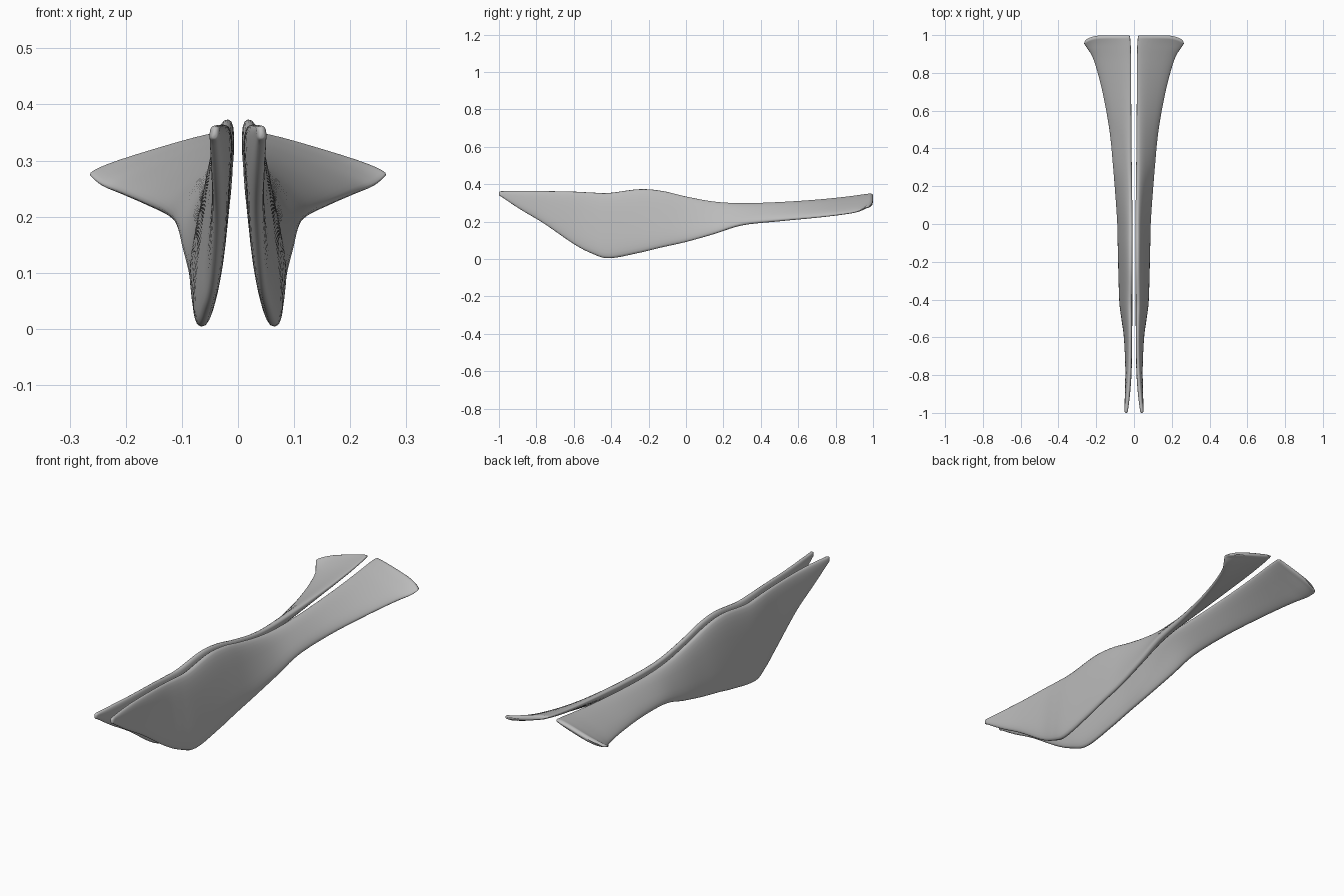
import bpy, bmesh, math
from mathutils import Vector

cube = bpy.data.objects.get("Cube")
if cube:
    bpy.data.objects.remove(cube)

mat = bpy.data.materials.new("plain grey")
mat.use_nodes = True
GREY = (0.5, 0.5, 0.5, 1)
mat.diffuse_color = GREY
mat.node_tree.nodes["Principled BSDF"].inputs["Base Color"].default_value = GREY

# Stations front to back: y, upper edge x z, lower edge x z, thickness
STATIONS = [
    (-0.99, .040, .362, .043, .335, .018),
    (-0.89, .030, .364, .038, .268, .026),
    (-0.76, .022, .363, .036, .190, .029),
    (-0.60, .020, .360, .044, .080, .032),
    (-0.50, .020, .355, .056, .028, .040),
    (-0.41, .021, .353, .066, .004, .045),
    (-0.25, .018, .373, .072, .033, .045),
    (-0.13, .017, .364, .076, .062, .043),
    (0.00, .016, .334, .080, .091, .041),
    (0.15, .016, .306, .092, .134, .039),
    (0.30, .016, .296, .106, .182, .038),
    (0.50, .016, .301, .128, .205, .035),
    (0.70, .016, .314, .166, .224, .030),
    (0.85, .016, .329, .207, .242, .028),
    (0.94, .017, .341, .245, .258, .026),
    (0.985, .020, .347, .264, .274, .024),
]
STEPS, SIDES = 5, 28


def spline(p0, p1, p2, p3, t):
    return [0.5 * (2 * b + (c - a) * t + (2 * a - 5 * b + 4 * c - d) * t * t
                   + (3 * b - a - 3 * c + d) * t ** 3)
            for a, b, c, d in zip(p0, p1, p2, p3)]


def resample(rows):
    last = len(rows) - 1
    out = []
    for i in range(last):
        quad = [rows[min(max(i + k, 0), last)] for k in (-1, 0, 1, 2)]
        out += [spline(*quad, s / STEPS) for s in range(STEPS)]
    return out + [list(rows[-1])]


def ring(bm, row, shrink=1.0, dy=0.0):
    """Flat rounded section running from the upper to the lower edge."""
    y, xt, zt, xb, zb, thick = row
    top, low = Vector((xt, 0, zt)), Vector((xb, 0, zb))
    mid, half = (top + low) / 2, (low - top) / 2
    normal = Vector((-half.z, 0, half.x)).normalized()
    length = half.length
    inset = (thick / 2) * (1 - shrink)
    reach = (length - inset) / length
    lag = 0.03 * max(0, (y - 0.9) / 0.085)   # outer rear corner lies further forward
    verts = []
    for k in range(SIDES):
        a = 2 * math.pi * k / SIDES
        c, s = math.cos(a), math.sin(a)
        u = math.copysign(abs(c) ** 0.7, c) * reach
        v = math.copysign(abs(s) ** 0.8, s) * thick / 2 * shrink
        p = mid + half * u + normal * v
        p.y = y + dy - lag * max(0, u) ** 3
        verts.append(bm.verts.new(p))
    return verts


def build_sheet(name, side):
    bm = bmesh.new()
    rows = resample(STATIONS)
    front, back = rows[0], rows[-1]
    rings = [ring(bm, front, 0.4, -0.01), ring(bm, front, 0.8, -0.006)]
    rings += [ring(bm, r) for r in rows]
    rings += [ring(bm, back, 0.8, 0.009), ring(bm, back, 0.4, 0.014)]
    for a, b in zip(rings, rings[1:]):
        for k in range(SIDES):
            n = (k + 1) % SIDES
            bm.faces.new((a[k], a[n], b[n], b[k]))
    bm.faces.new(rings[0])
    bm.faces.new(rings[-1])
    for v in bm.verts:
        v.co.x *= side
    bmesh.ops.recalc_face_normals(bm, faces=bm.faces)
    mesh = bpy.data.meshes.new(name)
    bm.to_mesh(mesh)
    bm.free()
    mesh.materials.append(mat)
    for f in mesh.polygons:
        f.use_smooth = True
    obj = bpy.data.objects.new(name, mesh)
    bpy.context.collection.objects.link(obj)


# Mirrored pair
build_sheet("left_sheet", 1)
build_sheet("right_sheet", -1)
